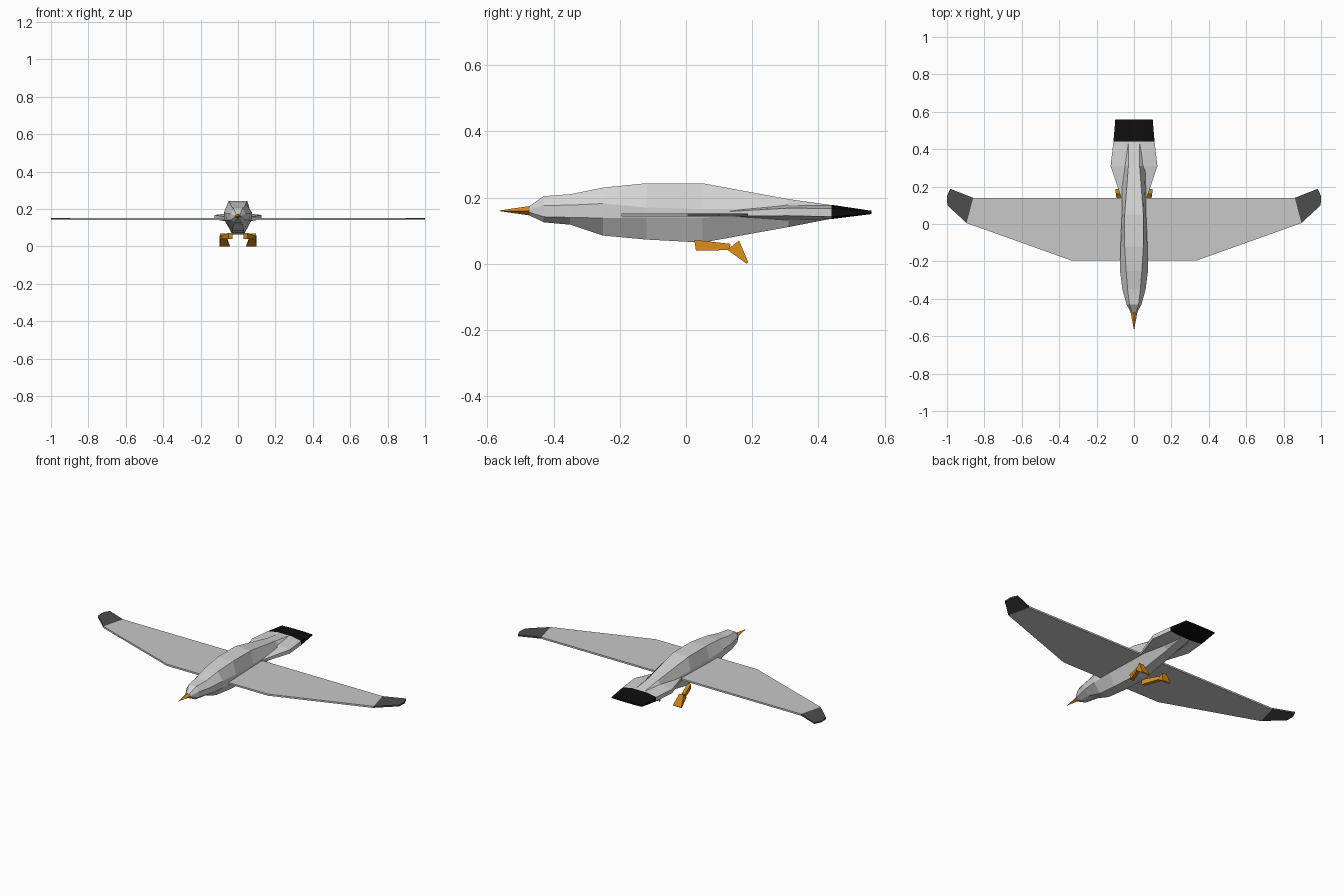
import bpy, bmesh


def material(name, col):
    m = bpy.data.materials.new(name)
    m.diffuse_color = (*col, 1)
    return m


WHITE = material("pale grey", (0.66, 0.66, 0.66))
GREY = material("wing grey", (0.58, 0.58, 0.58))
DARK = material("wing tip dark grey", (0.075, 0.075, 0.075))
BLACK = material("tail black", (0.004, 0.004, 0.004))
ORANGE = material("orange", (0.72, 0.27, 0.008))


def finish(name, bm, mats, rule=None):
    bmesh.ops.recalc_face_normals(bm, faces=bm.faces)
    if rule:
        for f in bm.faces:
            f.material_index = rule(f.calc_center_median())
    me = bpy.data.meshes.new(name)
    bm.to_mesh(me)
    bm.free()
    for m in mats:
        me.materials.append(m)
    ob = bpy.data.objects.new(name, me)
    bpy.context.collection.objects.link(ob)
    return ob


def loft(name, rings, mats, rule=None):
    """Skin a list of equal-length point rings and cap both ends."""
    bm = bmesh.new()
    vs = [[bm.verts.new(p) for p in r] for r in rings]
    n = len(rings[0])
    for a, b in zip(vs, vs[1:]):
        for i in range(n):
            j = (i + 1) % n
            bm.faces.new((a[i], a[j], b[j], b[i]))
    bm.faces.new(vs[0])
    bm.faces.new(vs[-1])
    return finish(name, bm, mats, rule)


def mirror_x(ob):
    ob.modifiers.new("Mirror", 'MIRROR').use_mirror_merge = False


def octagon(y, wt, zt, wu, zu, wl, zl, wb, zb):
    right = [(wt, zt), (wu, zu), (wl, zl), (wb, zb)]
    pts = right + [(-x, z) for x, z in reversed(right)]
    return [(x, y, z) for x, z in pts]


# Body and head: y, then half width and height of top, upper, lower, bottom
body = [
    (-0.475, 0.010, 0.172, 0.016, 0.163, 0.016, 0.156, 0.008, 0.147),
    (-0.43, 0.024, 0.204, 0.040, 0.176, 0.038, 0.142, 0.018, 0.125),
    (-0.35, 0.034, 0.210, 0.062, 0.177, 0.060, 0.140, 0.024, 0.118),
    (-0.25, 0.042, 0.230, 0.075, 0.182, 0.072, 0.138, 0.030, 0.085),
    (-0.12, 0.050, 0.243, 0.072, 0.170, 0.072, 0.140, 0.034, 0.073),
    (0.05, 0.050, 0.243, 0.065, 0.165, 0.065, 0.140, 0.032, 0.064),
    (0.31, 0.030, 0.195, 0.062, 0.165, 0.060, 0.145, 0.025, 0.111),
    (0.44, 0.030, 0.177, 0.050, 0.162, 0.050, 0.147, 0.025, 0.136),
]
loft("body", [octagon(*r) for r in body], [WHITE])

# Tail fan with a black end band
tail = [
    (0.10, 0.030, 0.162, 0.055, 0.156, 0.055, 0.144, 0.030, 0.140),
    (0.31, 0.050, 0.178, 0.125, 0.168, 0.125, 0.145, 0.050, 0.132),
    (0.44, 0.050, 0.178, 0.110, 0.167, 0.110, 0.142, 0.050, 0.135),
    (0.56, 0.050, 0.160, 0.100, 0.158, 0.100, 0.152, 0.050, 0.150),
]
loft("tail", [octagon(*r) for r in tail], [WHITE, BLACK],
     lambda c: 1 if c.y > 0.45 or (c.y > 0.55) else 0)

# Beak
loft("beak", [
    [(-0.018, -0.473, 0.16), (0, -0.473, 0.174), (0.018, -0.473, 0.16), (0, -0.473, 0.146)],
    [(-0.001, -0.563, 0.16), (0, -0.563, 0.161), (0.001, -0.563, 0.16), (0, -0.563, 0.159)],
], [ORANGE])


def plate(name, outline, z0, z1, mat):
    ob = loft(name, [[(x, y, z) for x, y in outline] for z in (z0, z1)], [mat])
    mirror_x(ob)


# Wings and their dark tips
plate("wing", [(0.02, -0.195), (0.335, -0.195), (0.895, 0.005), (0.86, 0.14), (0.02, 0.14)],
      0.142, 0.152, GREY)
plate("wing_tip", [(0.895, 0.005), (0.998, 0.10), (1.0, 0.15), (0.982, 0.188), (0.86, 0.14)],
      0.143, 0.152, DARK)

# Legs trailing backward
leg = loft("leg", [
    [(0.030, 0.03, 0.040), (0.052, 0.03, 0.040), (0.052, 0.025, 0.072), (0.030, 0.025, 0.072)],
    [(0.066, 0.13, 0.041), (0.088, 0.13, 0.041), (0.088, 0.135, 0.060), (0.066, 0.135, 0.060)],
], [ORANGE])
mirror_x(leg)

# Webbed feet: wedge widening toward the ground
foot = loft("foot", [
    [(0.062, 0.125, 0.042), (0.092, 0.125, 0.042), (0.097, 0.160, 0.070), (0.068, 0.160, 0.070)],
    [(0.044, 0.183, 0.001), (0.100, 0.183, 0.000), (0.100, 0.188, 0.005), (0.044, 0.188, 0.005)],
], [ORANGE])
mirror_x(foot)
